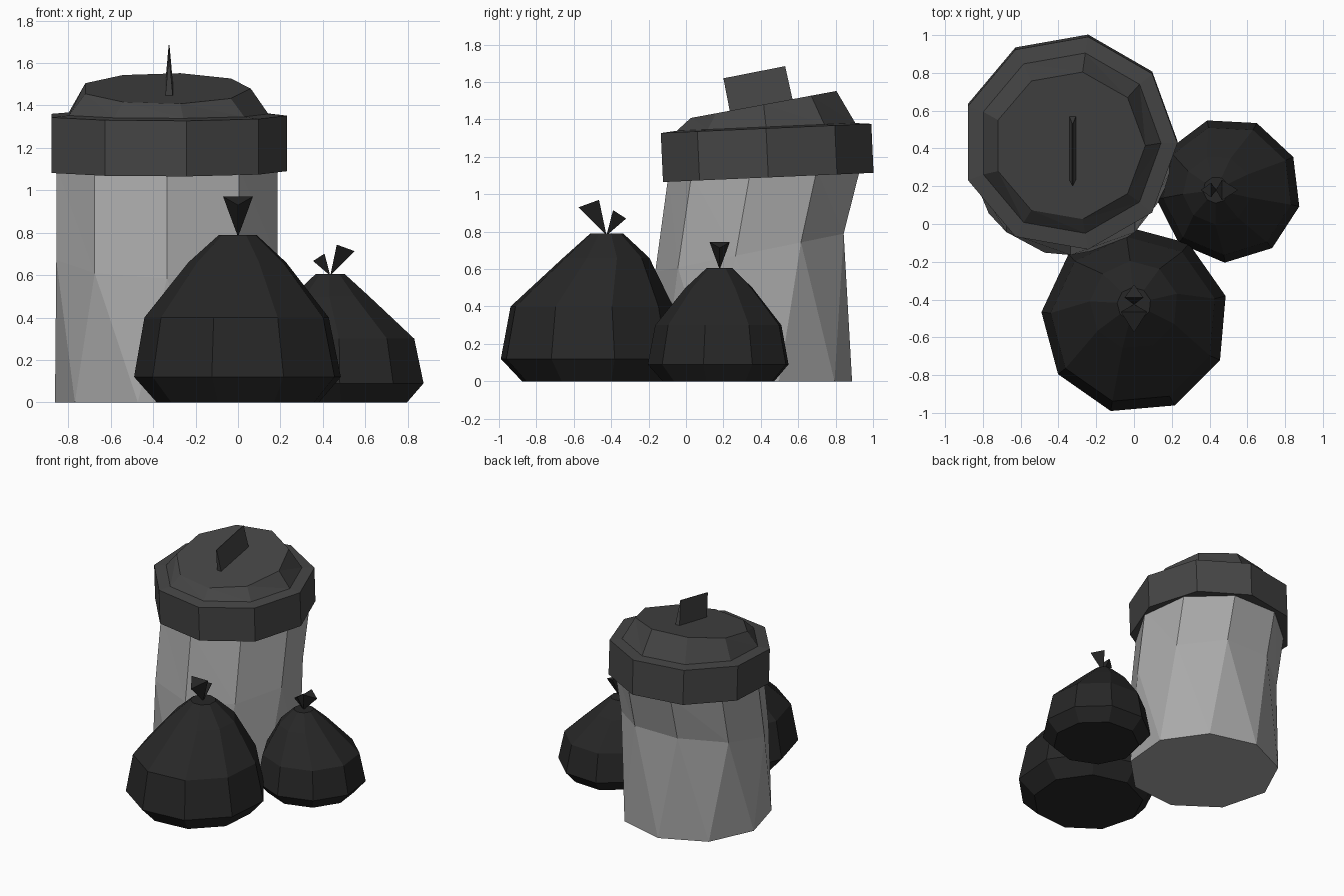
import bpy, bmesh
from math import sin, cos, radians, tau

if "Cube" in bpy.data.objects:
    bpy.data.objects.remove(bpy.data.objects["Cube"])

SIDES = 9


def material(name, value):
    m = bpy.data.materials.new(name)
    m.diffuse_color = (value, value, value, 1)
    m.use_nodes = True
    m.node_tree.nodes["Principled BSDF"].inputs["Base Color"].default_value = m.diffuse_color
    return m


def make_object(name, bm, mat=None):
    bmesh.ops.recalc_face_normals(bm, faces=bm.faces[:])
    mesh = bpy.data.meshes.new(name)
    bm.to_mesh(mesh)
    bm.free()
    ob = bpy.data.objects.new(name, mesh)
    bpy.context.collection.objects.link(ob)
    if mat:
        mesh.materials.append(mat)
    return ob


def loft(name, rings, mat=None):
    """Skin rings of (x, y, z, radius, phase, tilt about x); bands are triangulated."""
    bm = bmesh.new()
    loops = []
    for x, y, z, r, phase, tilt in rings:
        t, loop = radians(tilt), []
        for i in range(SIDES):
            a = radians(phase) + tau * i / SIDES
            loop.append(bm.verts.new((x + r * cos(a),
                                      y + r * sin(a) * cos(t),
                                      z + r * sin(a) * sin(t))))
        loops.append(loop)
    for low, up in zip(loops, loops[1:]):
        for i in range(SIDES):
            j = (i + 1) % SIDES
            bm.faces.new((low[i], low[j], up[i]))
            bm.faces.new((low[j], up[j], up[i]))
    bm.faces.new(loops[0][::-1])
    bm.faces.new(loops[-1])
    return make_object(name, bm, mat)


bag_mat = material("black_plastic", 0.02)
lid_mat = material("dark_metal", 0.06)
can_mat = material("grey_metal", 0.4)

# Bent can body with a twisted foot
loft("can_body", [
    (-0.335, 0.36, 0.00, 0.53, -145, 0),
    (-0.335, 0.355, 0.69, 0.53, -130, 11.5),
    (-0.335, 0.435, 1.12, 0.53, -130, 2.5),
], can_mat)

# Lid: band, shoulder and sloping crown
loft("can_lid", [
    (-0.342, 0.440, 1.09, 0.572, 0, 2.5),
    (-0.342, 0.428, 1.352, 0.572, 0, 2.5),
    (-0.342, 0.428, 1.36, 0.485, 0, 2.5),
    (-0.342, 0.415, 1.48, 0.402, 0, 10.5),
], lid_mat)

# Lid handle: a blade that narrows to a ridge
bm = bmesh.new()
blade = []
for half, profile in ((0.018, ((0.235, 1.44), (0.57, 1.505))),
                      (0.002, ((0.53, 1.685), (0.20, 1.62)))):
    for y, z in profile:
        blade.append([bm.verts.new((-0.325 + s * half, y, z)) for s in (-1, 1)])
for i in range(4):
    a, b = blade[i], blade[(i + 1) % 4]
    bm.faces.new((a[0], b[0], b[1], a[1]))
for side in (0, 1):
    bm.faces.new([p[side] for p in blade])
make_object("lid_handle", bm, lid_mat)


def tie(name, x, y, z, scale, turn):
    """Two flared three-sided ears rising from the neck of a bag."""
    bm = bmesh.new()
    c, s = cos(radians(turn)), sin(radians(turn))

    def point(px, py, pz):
        return bm.verts.new((x + scale * (px * c - py * s),
                             y + scale * (px * s + py * c), z + scale * pz))

    for half, top, tip in ((0.07, (-0.04, 0.18), (-0.15, 0.14)),
                           (0.05, (0.035, 0.125), (0.105, 0.08))):
        apex = point(0, 0, -0.01)
        end = [point(-half, *top), point(half, *top), point(0, *tip)]
        bm.faces.new(end)
        for i in range(3):
            bm.faces.new((apex, end[i], end[(i + 1) % 3]))
    make_object(name, bm, bag_mat)


# Large bag in front
loft("large_bag", [
    (0.005, -0.50, 0.00, 0.39, 15, 0),
    (0.005, -0.51, 0.12, 0.497, 15, 0),
    (0.000, -0.51, 0.40, 0.443, 15, 0),
    (0.000, -0.43, 0.66, 0.235, 15, 0),
    (0.000, -0.425, 0.79, 0.09, 15, 0),
], bag_mat)
tie("large_bag_tie", 0, -0.425, 0.79, 1.0, 0)

# Small bag to the right
loft("small_bag", [
    (0.50, 0.18, 0.00, 0.305, 27, 0),
    (0.50, 0.18, 0.09, 0.385, 27, 0),
    (0.495, 0.18, 0.30, 0.345, 27, 0),
    (0.44, 0.18, 0.50, 0.183, 27, 0),
    (0.435, 0.18, 0.605, 0.07, 27, 0),
], bag_mat)
tie("small_bag_tie", 0.435, 0.18, 0.605, 0.77, 90)
